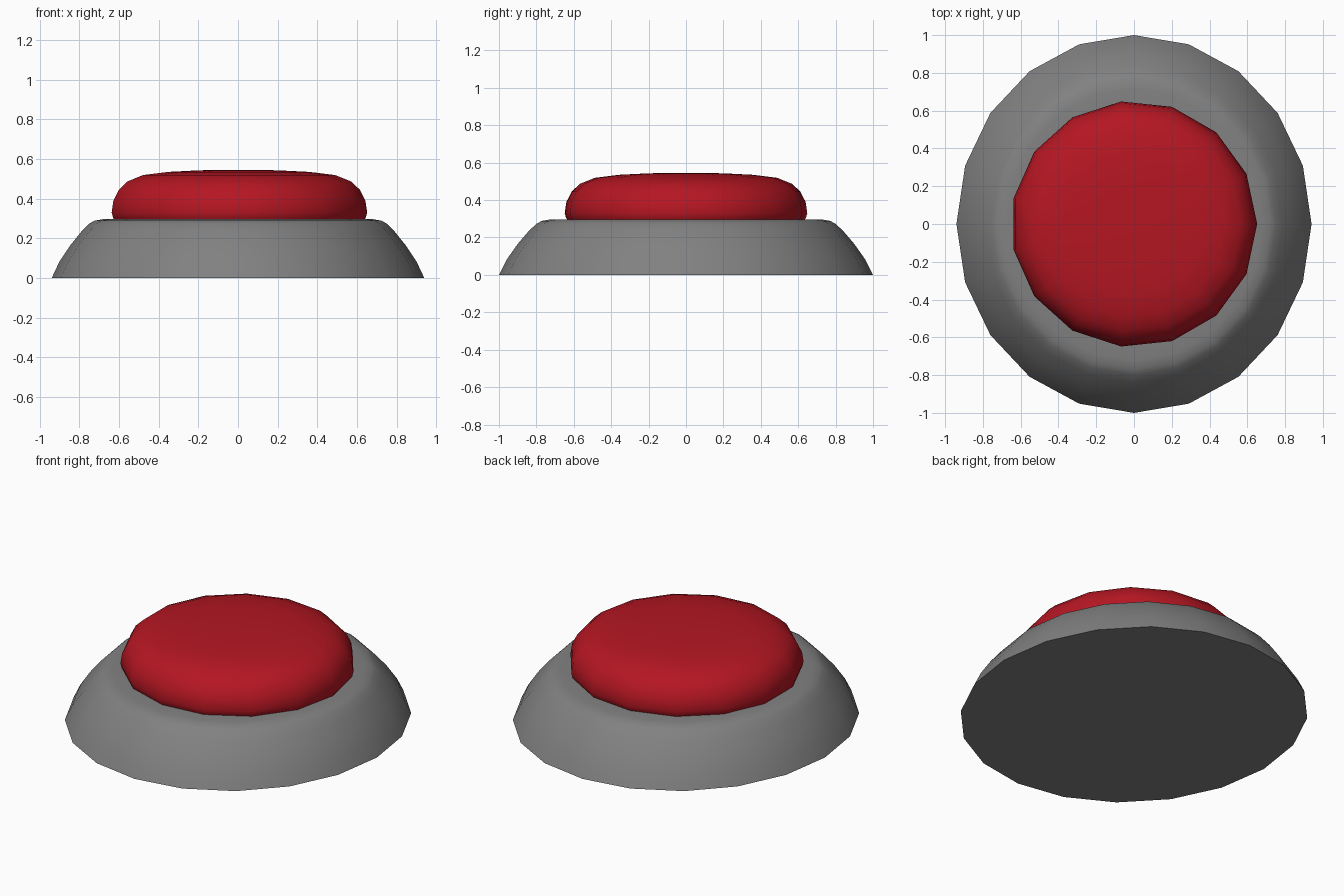
import bpy, bmesh
from math import sin, cos, pi

if "Cube" in bpy.data.objects:
    bpy.data.objects.remove(bpy.data.objects["Cube"])


def lathe(name, profile, sides, color, sx=1.0, angle=40):
    """Revolve (radius, z) points from bottom to top and cap both ends."""
    bm = bmesh.new()
    rings = []
    for r, z in profile:
        rings.append([bm.verts.new((sx * r * cos(2 * pi * i / sides),
                                    r * sin(2 * pi * i / sides), z))
                      for i in range(sides)])
    for low, high in zip(rings, rings[1:]):
        for i in range(sides):
            j = (i + 1) % sides
            bm.faces.new((low[i], low[j], high[j], high[i]))
    bm.faces.new(rings[0][::-1])
    bm.faces.new(rings[-1])
    mesh = bpy.data.meshes.new(name)
    bm.to_mesh(mesh)
    bm.free()
    obj = bpy.data.objects.new(name, mesh)
    bpy.context.collection.objects.link(obj)
    mat = bpy.data.materials.new(name + "_color")
    mat.diffuse_color = color
    mat.use_nodes = True
    mat.node_tree.nodes["Principled BSDF"].inputs["Base Color"].default_value = mat.diffuse_color
    mesh.materials.append(mat)
    bpy.ops.object.select_all(action='DESELECT')
    obj.select_set(True)
    bpy.context.view_layer.objects.active = obj
    bpy.ops.object.shade_smooth_by_angle(angle=angle * pi / 180)
    return obj


# Sloped housing, slightly narrower across x
lathe("base", [(1.0, 0), (0.96, 0.08), (0.90, 0.165), (0.84, 0.235),
               (0.80, 0.273), (0.77, 0.289), (0.72, 0.297), (0.6, 0.297)],
      20, (0.22, 0.22, 0.22, 1), sx=0.94)

# Rounded push button with a slightly domed top
lathe("button", [(0.625, 0.27), (0.645, 0.305), (0.652, 0.33),
                 (0.643, 0.39), (0.615, 0.445), (0.57, 0.487),
                 (0.49, 0.519), (0.36, 0.535), (0.2, 0.543),
                 (0.06, 0.545)], 15, (0.46, 0.008, 0.016, 1))
